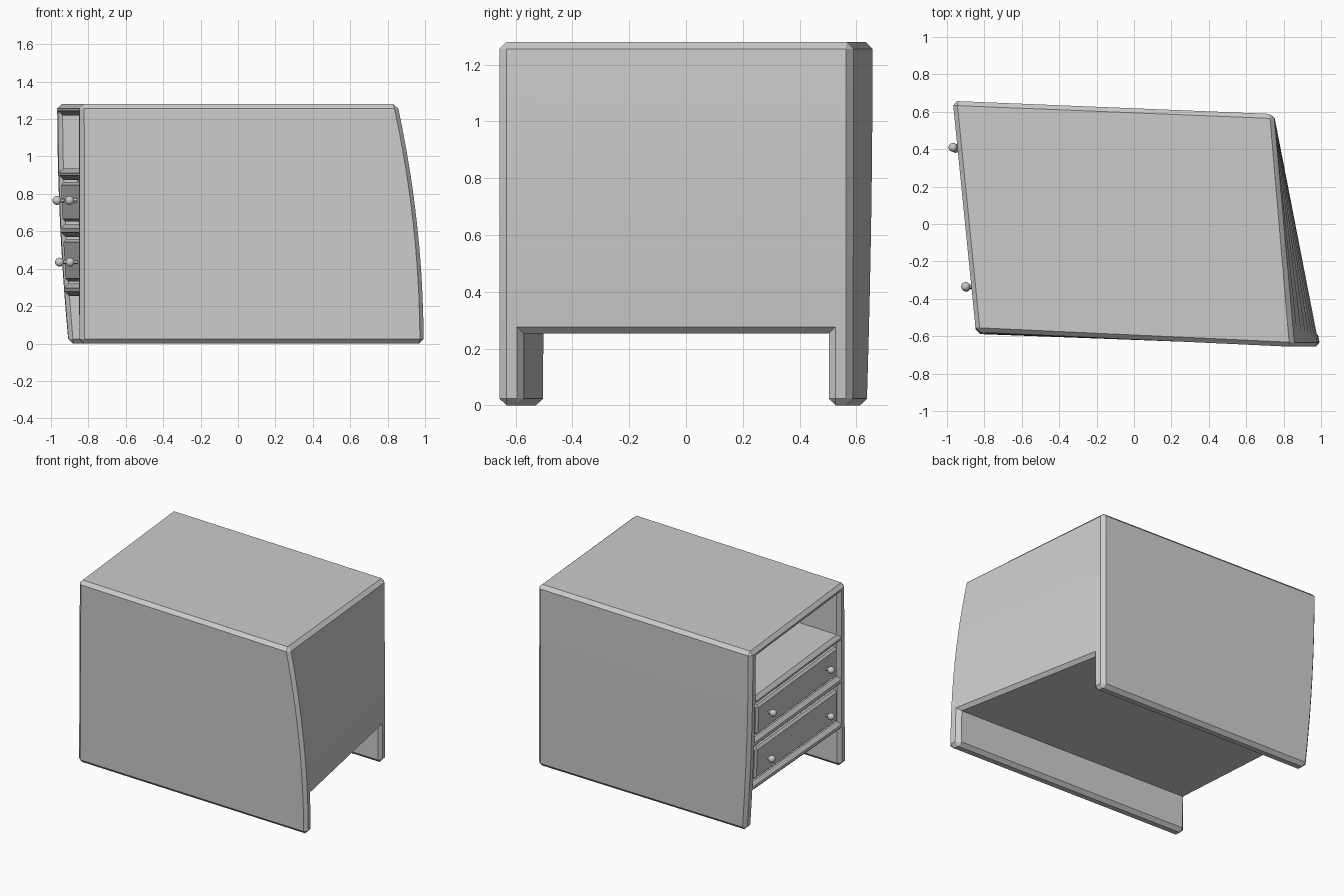
import bpy, bmesh
from mathutils import Vector, Matrix

if "Cube" in bpy.data.objects:
    bpy.data.objects.remove(bpy.data.objects["Cube"])

HX, HY, H = 0.9, 0.615, 1.28      # straight cabinet half sizes and height


def warp(p):
    """Lean and bow the straight cabinet into its cartoon shape."""
    t = max(0.0, min(1.0, p.z / H))
    bow = 1 - (1 - t) ** 2
    fl = Vector((-0.845, -0.588 + 0.01 * t))
    fr = Vector((0.997 - 0.143 * t * t, -0.657))
    bl = Vector((-0.907 - 0.062 * bow, 0.637 + 0.021 * bow))
    br = Vector((0.748, 0.588))
    u, v = (p.x + HX) / (2 * HX), (p.y + HY) / (2 * HY)
    q = fl.lerp(fr, u).lerp(bl.lerp(br, u), v)
    return Vector((q.x, q.y, p.z))


def box(name, x, y, z):
    bm = bmesh.new()
    bmesh.ops.create_cube(bm, size=1)
    for v in bm.verts:
        v.co = Vector([r[0] + (c + 0.5) * (r[1] - r[0]) for c, r in zip(v.co, (x, y, z))])
    me = bpy.data.meshes.new(name)
    bm.to_mesh(me)
    bm.free()
    ob = bpy.data.objects.new(name, me)
    bpy.context.collection.objects.link(ob)
    return ob


def activate(ob):
    bpy.ops.object.select_all(action='DESELECT')
    ob.select_set(True)
    bpy.context.view_layer.objects.active = ob


def cut(ob, x, y, z):
    tool = box("cutter", x, y, z)
    tool.hide_render = True
    activate(ob)
    m = ob.modifiers.new("cut", 'BOOLEAN')
    m.operation, m.solver, m.object = 'DIFFERENCE', 'EXACT', tool
    bpy.ops.object.modifier_apply(modifier=m.name)
    bpy.data.objects.remove(tool)


def finish(ob, width):
    """Chamfer the outer edges, slice by height, then warp."""
    bm = bmesh.new()
    bm.from_mesh(ob.data)
    edges = [e for e in bm.edges if len(e.link_faces) == 2
             and e.is_convex and e.calc_face_angle() > 0.5]
    bmesh.ops.bevel(bm, geom=edges, offset=width, segments=1, affect='EDGES', clamp_overlap=True)
    for i in range(1, 10):
        bmesh.ops.bisect_plane(bm, geom=bm.verts[:] + bm.edges[:] + bm.faces[:],
                               plane_co=(0, 0, i * H / 10 + 0.004), plane_no=(0, 0, 1))
    for v in bm.verts:
        v.co = warp(v.co)
    bm.to_mesh(ob.data)
    bm.free()
    activate(ob)
    bpy.ops.object.shade_smooth_by_angle(angle=0.4)


# Cabinet body: leg gap, open compartment and two drawer recesses
INNER = (-0.53, 0.53)
DRAWERS = ((0.64, 0.875), (0.32, 0.57))
body = box("cabinet_body", (-HX, HX), (-HY, HY), (0, H))
cut(body, (-1.2, 1.2), INNER, (-0.2, 0.253))
cut(body, (-1.2, 0.82), INNER, (0.935, 1.22))
for z in DRAWERS:
    cut(body, (-1.2, -0.8), INNER, z)
finish(body, 0.024)

# Drawer fronts with a pair of round knobs each
for i, (z0, z1) in enumerate(DRAWERS):
    d = box(f"drawer_front_{i}", (-HX + 0.006, -0.8), (-0.515, 0.515), (z0 + 0.012, z1 - 0.012))
    finish(d, 0.015)
    for side in (-1, 1):
        bm = bmesh.new()
        c = warp(Vector((-HX - 0.033, side * 0.37, (0.435, 0.765)[i == 0])))
        bmesh.ops.create_uvsphere(bm, u_segments=16, v_segments=10, radius=0.024,
                                  matrix=Matrix.Translation(c))
        bmesh.ops.create_cone(bm, cap_ends=True, segments=12, radius1=0.01, radius2=0.01, depth=0.05,
                              matrix=Matrix.Translation(c + Vector((0.03, 0, 0)))
                              @ Matrix.Rotation(1.5708, 4, 'Y'))
        me = bpy.data.meshes.new("knob")
        bm.to_mesh(me)
        bm.free()
        k = bpy.data.objects.new(f"knob_{i}_{'near' if side < 0 else 'far'}", me)
        bpy.context.collection.objects.link(k)
        activate(k)
        bpy.ops.object.shade_smooth_by_angle()
